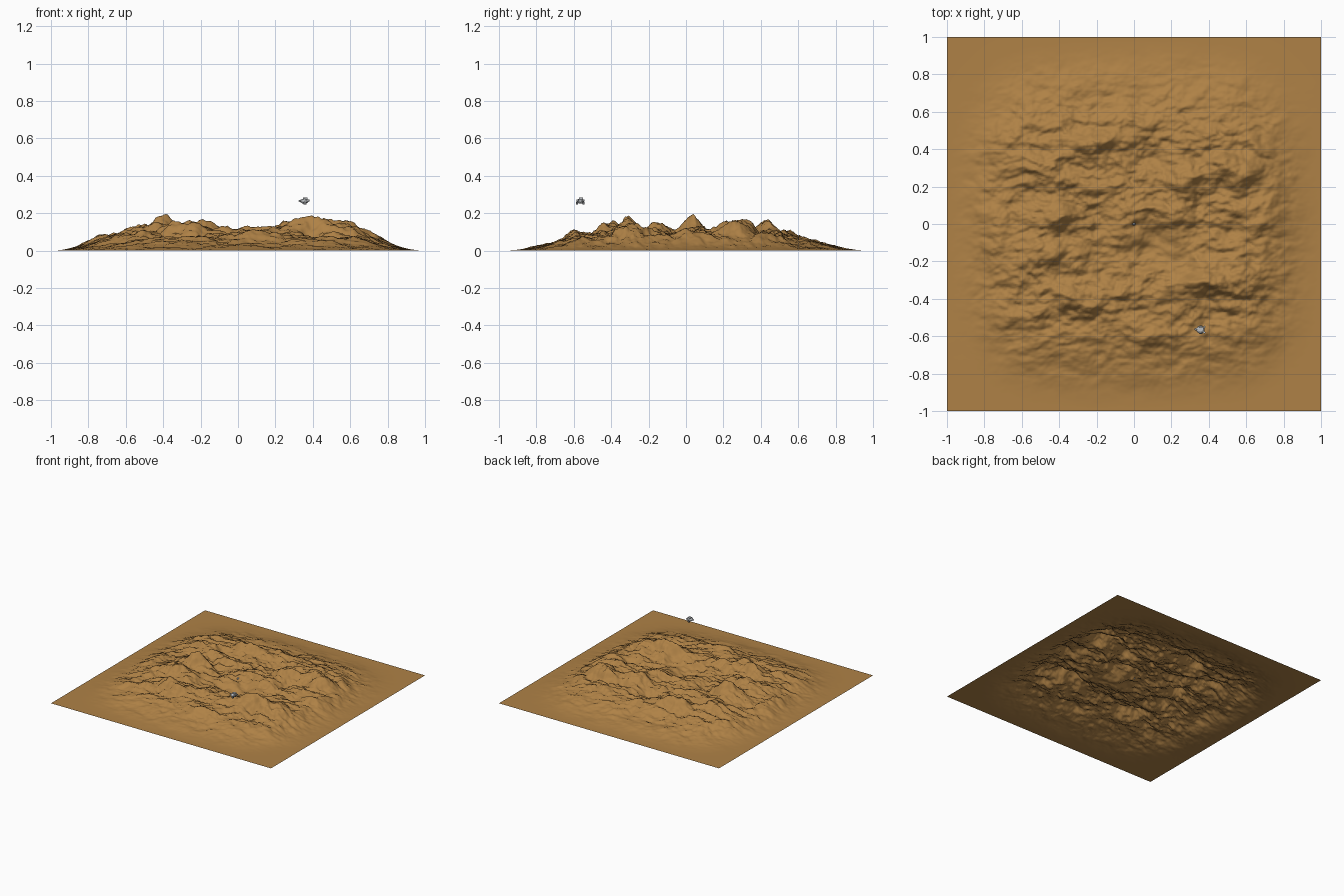
import bpy, bmesh, math
from mathutils import Vector, Matrix, noise

if "Cube" in bpy.data.objects:
    bpy.data.objects.remove(bpy.data.objects["Cube"])


def material(name, col):
    m = bpy.data.materials.new(name)
    m.diffuse_color = (*col, 1)
    m.use_nodes = True
    m.node_tree.nodes["Principled BSDF"].inputs["Base Color"].default_value = m.diffuse_color
    return m


SAND = material("brown_earth", (0.43, 0.222, 0.061))
GREY = material("pale_grey", (0.50, 0.52, 0.54))
DARK = material("dark_grey", (0.16, 0.165, 0.175))


def finish(bm, name, mats, smooth=False):
    me = bpy.data.meshes.new(name)
    for f in bm.faces:
        f.smooth = smooth
    bm.to_mesh(me)
    bm.free()
    for m in mats:
        me.materials.append(m)
    ob = bpy.data.objects.new(name, me)
    bpy.context.collection.objects.link(ob)
    return ob


def fall(v, a, b):
    t = min(max((abs(v) - a) / (b - a), 0), 1)
    return 1 - t * t * (3 - 2 * t)


# ridges and hollows: x, y, half length, half width, height
RIDGES = [
    (-0.42, 0.02, 0.10, 0.07, 0.070), (-0.22, 0.43, 0.16, 0.07, 0.045),
    (0.02, 0.56, 0.13, 0.06, 0.030), (0.50, 0.29, 0.16, 0.07, 0.065),
    (0.24, 0.24, 0.10, 0.06, 0.040), (0.35, -0.31, 0.14, 0.06, 0.065),
    (0.62, -0.30, 0.12, 0.08, 0.045), (0.05, 0.08, 0.16, 0.06, 0.030),
    (-0.30, -0.40, 0.16, 0.07, 0.045), (0.10, -0.60, 0.14, 0.06, 0.035),
    (-0.45, -0.15, 0.12, 0.06, 0.030), (-0.50, 0.30, 0.14, 0.08, 0.030),
    (-0.75, -0.05, 0.12, 0.15, 0.035), (0.72, 0.05, 0.12, 0.15, 0.030),
    (0.14, -0.14, 0.24, 0.10, -0.035), (0.10, 0.36, 0.14, 0.06, -0.020),
]


def height(x, y):
    # warp the position a little so ridges wander
    wx = x + 0.04 * noise.noise(Vector((x * 5, y * 5, 3.1)))
    wy = y + 0.03 * noise.noise(Vector((x * 6, y * 5, 8.7)))
    h = 0.064
    for cx, cy, lx, ly, a in RIDGES:
        h += a * math.exp(-((wx - cx) / lx) ** 2 - ((wy - cy) / ly) ** 2)
    # broad lumps, then fine rubble that fades out in the central hollow
    calm = 1 - 0.6 * math.exp(-((x - 0.14) / 0.25) ** 2 - ((y + 0.12) / 0.1) ** 2)
    h += 0.018 * noise.fractal(Vector((wx * 5, wy * 8, 1.7)), 0.8, 2.0, 3)
    h += 0.017 * calm * noise.fractal(Vector((wx * 10, wy * 16, 5.3)), 0.7, 2.0, 4)
    edge = fall(x, 0.52, 1.02) * fall(y, 0.38, 1.0)
    return max(0.0, h * edge * fall(math.hypot(x, y), 0.75, 1.25))


# terrain sheet
bm = bmesh.new()
bmesh.ops.create_grid(bm, x_segments=240, y_segments=240, size=1)
for v in bm.verts:
    v.co.z = height(v.co.x, v.co.y)
top = max(v.co.z for v in bm.verts)
for v in bm.verts:
    v.co.z *= 0.195 / top
finish(bm, "terrain", [SAND], True)


def paint(verts, mat):
    for f in {f for v in verts for f in v.link_faces}:
        f.material_index = mat


def ball(bm, pos, size, mat=0, sub=1):
    m = Matrix.Translation(pos) @ Matrix.Diagonal((*size, 1))
    r = bmesh.ops.create_icosphere(bm, subdivisions=sub, radius=1, matrix=m)
    paint(r["verts"], mat)


def box(bm, pos, size, mat=0, turn=0):
    m = (Matrix.Translation(pos) @ Matrix.Rotation(turn, 4, "Z")
         @ Matrix.Diagonal((*size, 1)))
    r = bmesh.ops.create_cube(bm, size=1, matrix=m)
    paint(r["verts"], mat)


# small hovering craft: faceted hull, nose, pods and struts
C = Vector((0.355, -0.565, 0.265))
bm = bmesh.new()
ball(bm, C, (0.023, 0.021, 0.014), 0, 2)
ball(bm, C + Vector((-0.020, 0.002, 0.001)), (0.014, 0.008, 0.006))
box(bm, C + Vector((0.004, 0.004, 0.012)), (0.024, 0.022, 0.012))
for s in (-1, 1):
    box(bm, C + Vector((0.004, s * 0.017, -0.011)), (0.016, 0.010, 0.014), 1)
    box(bm, C + Vector((0.016, s * 0.012, 0.003)), (0.022, 0.009, 0.009), 0, s * 0.5)
finish(bm, "hovering_craft", [GREY, DARK])

# tiny marker over the middle of the terrain
bm = bmesh.new()
zc = height(0, 0) * 0.195 / top
ball(bm, Vector((0, 0, zc + 0.008)), (0.009, 0.009, 0.009))
finish(bm, "centre_marker", [GREY])
